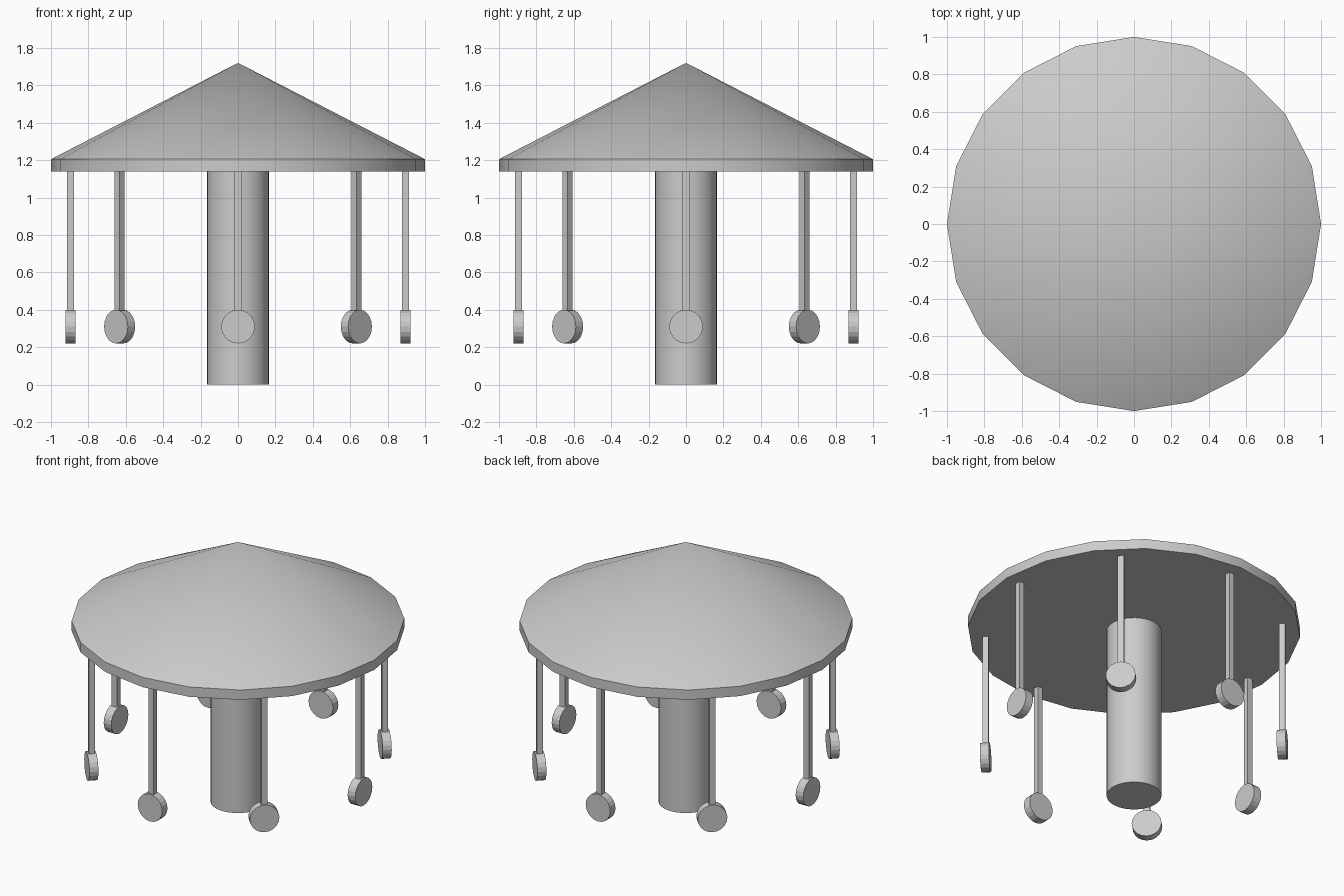
import bpy, bmesh
from math import radians, cos, sin, pi
from mathutils import Matrix

if "Cube" in bpy.data.objects:
    bpy.data.objects.remove(bpy.data.objects["Cube"])

SWING_COUNT = 8
SWING_RADIUS = 0.895


def add_object(name, bm, smooth_angle=None):
    bmesh.ops.recalc_face_normals(bm, faces=bm.faces)
    mesh = bpy.data.meshes.new(name)
    bm.to_mesh(mesh)
    bm.free()
    obj = bpy.data.objects.new(name, mesh)
    bpy.context.collection.objects.link(obj)
    if smooth_angle:
        bpy.ops.object.select_all(action='DESELECT')
        obj.select_set(True)
        bpy.context.view_layer.objects.active = obj
        bpy.ops.object.shade_smooth_by_angle(angle=radians(smooth_angle))
    return obj


def cylinder(bm, radius, depth, sides, matrix):
    bmesh.ops.create_cone(bm, cap_ends=True, segments=sides, radius1=radius,
                          radius2=radius, depth=depth, matrix=matrix)


# Conical roof with a shallow vertical rim, 20 sides
bm = bmesh.new()
rings = [[bm.verts.new((cos(2 * pi * i / 20), sin(2 * pi * i / 20), z))
          for i in range(20)] for z in (1.14, 1.205)]
apex = bm.verts.new((0, 0, 1.72))
bm.faces.new(rings[0])
for i in range(20):
    j = (i + 1) % 20
    bm.faces.new((rings[0][i], rings[0][j], rings[1][j], rings[1][i]))
    bm.faces.new((rings[1][i], rings[1][j], apex))
add_object("roof", bm, 25)

# Central column
bm = bmesh.new()
cylinder(bm, 0.165, 1.14, 40, Matrix.Translation((0, 0, 0.57)))
add_object("column", bm, 30)

# Hanging poles and disc seats, facing outwards
for k in range(SWING_COUNT):
    turn = Matrix.Rotation(k * 2 * pi / SWING_COUNT, 4, 'Z')

    bm = bmesh.new()
    bmesh.ops.create_cube(bm, size=1, matrix=turn
                          @ Matrix.Translation((SWING_RADIUS, 0, 0.76))
                          @ Matrix.Diagonal((0.037, 0.037, 0.76, 1)))
    add_object(f"pole_{k + 1}", bm)

    bm = bmesh.new()
    cylinder(bm, 0.09, 0.055, 20, turn
             @ Matrix.Translation((SWING_RADIUS, 0, 0.31))
             @ Matrix.Rotation(pi / 2, 4, 'Y'))
    add_object(f"seat_{k + 1}", bm)
